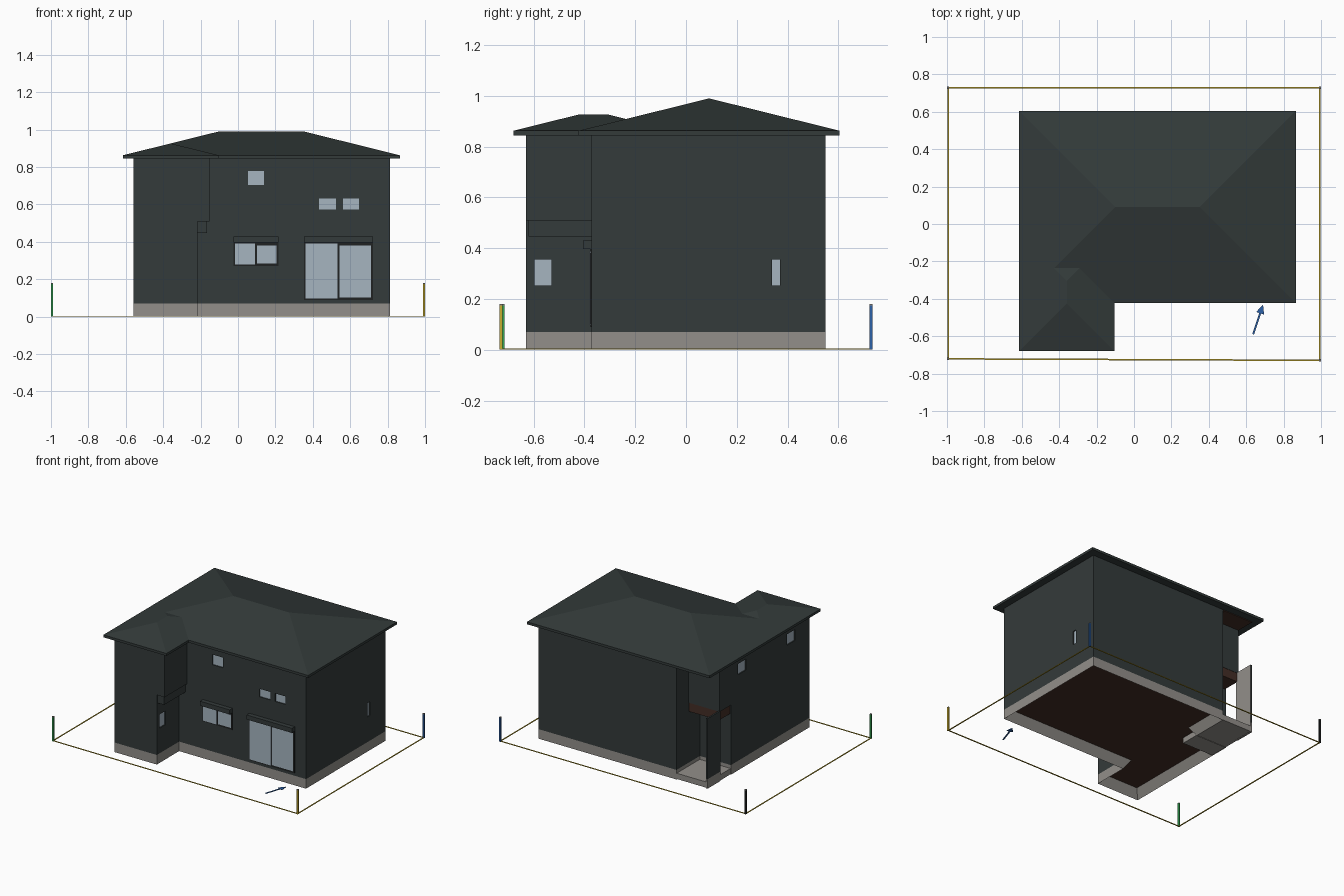
import bpy, bmesh
from mathutils import Vector

if "Cube" in bpy.data.objects:
    bpy.data.objects.remove(bpy.data.objects["Cube"])


def material(name, r, g, b):
    m = bpy.data.materials.new(name)
    m.use_nodes = True
    m.diffuse_color = (r, g, b, 1)
    m.node_tree.nodes["Principled BSDF"].inputs["Base Color"].default_value = (r, g, b, 1)
    return m


WALL = material("dark green grey wall", .034, .043, .043)
ROOF = material("dark roof", .033, .043, .042)
STONE = material("foundation grey", .29, .275, .255)
GLASS = material("pale blue glass", .38, .46, .53)
FRAME = material("black frame", .014, .016, .016)
WOOD = material("brown wood", .057, .027, .019)
YELLOW = material("survey yellow", .58, .42, .03)
GREEN = material("survey green", .035, .4, .09)
BLUE = material("survey blue", .025, .12, .39)


def finish(name, bm, *mats):
    bmesh.ops.recalc_face_normals(bm, faces=bm.faces[:])
    mesh = bpy.data.meshes.new(name)
    bm.to_mesh(mesh)
    bm.free()
    for m in mats:
        mesh.materials.append(m)
    ob = bpy.data.objects.new(name, mesh)
    bpy.context.collection.objects.link(ob)
    return ob


def prism_mesh(points, z0, z1):
    bm = bmesh.new()
    face = bm.faces.new([bm.verts.new((x, y, z0)) for x, y in points])
    new = bmesh.ops.extrude_face_region(bm, geom=[face])["geom"]
    top = [v for v in new if isinstance(v, bmesh.types.BMVert)]
    bmesh.ops.translate(bm, verts=top, vec=(0, 0, z1 - z0))
    bmesh.ops.recalc_face_normals(bm, faces=bm.faces[:])
    return bm


def prism(name, points, z0, z1, mat):
    return finish(name, prism_mesh(points, z0, z1), mat)


def rect(x0, x1, y0, y1):
    return [(x0, y0), (x1, y0), (x1, y1), (x0, y1)]


def box(name, x0, x1, y0, y1, z0, z1, mat):
    return prism(name, rect(x0, x1, y0, y1), z0, z1, mat)


# House outline: west/east/front/back lines, wing front and porch recess
W, E, F, B = -.56, .812, -.372, .549
WING, PORCH = -.63, -.308


def outline(wing_east, recess):
    return [(W, WING), (wing_east, WING), (wing_east, F), (E, F),
            (E, B), (PORCH, B), (PORCH, recess), (W, recess)]


LOW, HIGH = outline(-.217, .28), outline(-.153, .41)
lower = prism("lower_walls", LOW, .07, .51, WALL)
upper = prism("upper_walls", HIGH, .51, .86, WALL)
box("wing_overhang_band", -.3, -.165, -.62, F, .447, .51, WALL)

# Hollow foundation ring with the floor underside set up inside it
bm = prism_mesh(LOW, 0, .07)
under = [f for f in bm.faces if f.normal.z < -.9]
bmesh.ops.inset_region(bm, faces=under, thickness=.04, depth=-.062, use_even_offset=True)
for f in bm.faces:
    if f.normal.z < -.9 and f.calc_center_median().z > .02:
        f.material_index = 1
finish("foundation", bm, STONE, WOOD)

# Porch slab running under the house, thin fin wall, wooden beam and soffit
FIN = W + .012
box("porch_slab", W + .002, PORCH, .14, B - .002, .003, .045, STONE)
box("porch_fin_base", W, FIN, .4, B, 0, .07, STONE)
bm = prism_mesh(rect(W, FIN, .4, B), .07, .513)
for f in bm.faces:
    f.material_index = int(f.normal.x > .9)
finish("porch_fin", bm, WALL, STONE)
box("porch_ceiling", -.553, PORCH, .27, .408, .445, .51, WOOD)
box("porch_soffit", W, PORCH, .41, B, .84, .846, WOOD)


# Hip roofs with a thin fascia
def hip_roof(name, x0, x1, y0, y1):
    eave_low, eave, pitch = .845, .863, .248
    bm = prism_mesh(rect(x0, x1, y0, y1), eave_low, eave)
    top = [f for f in bm.faces if f.normal.z > .9][0]
    corners = {(v.co.x > (x0 + x1) / 2, v.co.y > (y0 + y1) / 2): v for v in top.verts}
    bmesh.ops.delete(bm, geom=[top], context="FACES_ONLY")
    half = min(x1 - x0, y1 - y0) / 2
    z = eave + half * pitch
    along_x = x1 - x0 > y1 - y0
    if along_x:
        ends = [(x0 + half, (y0 + y1) / 2, z), (x1 - half, (y0 + y1) / 2, z)]
    else:
        ends = [((x0 + x1) / 2, y0 + half, z), ((x0 + x1) / 2, y1 - half, z)]
    a, b = [bm.verts.new(p) for p in ends]

    def c(far, side):
        return corners[(far, side) if along_x else (side, far)]

    for side in (False, True):
        bm.faces.new([c(False, side), c(True, side), b, a])
    bm.faces.new([c(False, False), c(False, True), a])
    bm.faces.new([c(True, False), c(True, True), b])
    finish(name, bm, ROOF)


hip_roof("main_roof", -.615, .865, -.423, .605)
hip_roof("wing_roof", -.615, -.104, -.68, -.05)


# Small windows: glass set back in openings cut from the wall
def window(name, walls, axis, line, out, a0, a1, z0, z1):
    def block(part, inner, outer, mat):
        d = sorted((line - out * inner, line + out * outer))
        xs, ys = ((a0, a1), d) if axis == "y" else (d, (a0, a1))
        return box(name + part, *xs, *ys, z0, z1, mat)

    cutter = block("_cutter", .012, .01, WALL)
    cutter.hide_render = True
    cut = walls.modifiers.new(name, "BOOLEAN")
    cut.operation, cut.solver, cut.object = "DIFFERENCE", "EXACT", cutter
    cutters.append(cutter)
    block("_window", .014, -.008, GLASS)


cutters = []
window("upper_square", upper, "y", F, -1, .053, .139, .705, .78)
window("upper_pair_left", upper, "y", F, -1, .433, .524, .572, .631)
window("upper_pair_right", upper, "y", F, -1, .561, .647, .572, .631)
window("wing_side", lower, "x", -.217, 1, -.597, -.53, .254, .355)
window("east_slit", lower, "x", E, 1, .338, .37, .254, .355)
window("west_upper_back", upper, "x", W, -1, .107, .197, .7, .78)
window("west_upper_front", upper, "x", W, -1, -.46, -.37, .7, .78)

# Bake the openings into the walls and drop the cutters
depsgraph = bpy.context.evaluated_depsgraph_get()
for walls in (lower, upper):
    baked = bpy.data.meshes.new_from_object(walls.evaluated_get(depsgraph))
    walls.modifiers.clear()
    walls.data = baked
for cutter in cutters:
    bpy.data.objects.remove(cutter)


# Sliding windows with a shutter box above
def sliding(name, x0, x1, z0):
    mid = (x0 + x1) / 2
    box(name + "_shutter_box", x0, x1, -.405, F, .397, .43, WALL)
    box(name + "_surround", x0, x1, F - .004, F, z0 - .008, .397, FRAME)
    box(name + "_outer_glass", x0 + .008, mid - .004, F - .008, F - .003, z0, .39, GLASS)
    box(name + "_inner_glass", mid + .005, x1 - .01, F - .006, F - .003, z0 + .005, .381, GLASS)


sliding("front_window", -.024, .216, .28)
sliding("terrace_door", .353, .721, .097)

# Plot boundary: corner stakes joined by thin cords
R = .006
stakes = [("front_right", -.994, -.721, GREEN), ("front_left", .994, -.729, YELLOW),
          ("back_left", .994, .729, BLUE), ("back_right", -.994, .729, FRAME)]
for i, (name, x, y, mat) in enumerate(stakes):
    box(name + "_stake", x - R, x + R, y - R, y + R, 0, .175, mat)
    box(name + "_stake_cap", x - R, x + R, y - R, y + R, .175, .18, STONE)
    start, end = Vector((x, y)), Vector(stakes[(i + 1) % 4][1:3])
    along = (end - start).normalized() * .004
    side = Vector((-along.y, along.x))
    prism(name + "_cord", [start - side, end - side, end + side, start + side], 0, .004, YELLOW)

# Flat arrow on the ground pointing at the house
tail, tip = Vector((.637, -.59)), Vector((.69, -.43))
d = (tip - tail).normalized()
n = Vector((-d.y, d.x))
neck = tip - d * .05
arrow = [tail - n * .005, neck - n * .005, neck - n * .022, tip,
         neck + n * .022, neck + n * .005, tail + n * .005]
prism("ground_arrow", arrow, 0, .004, BLUE)
